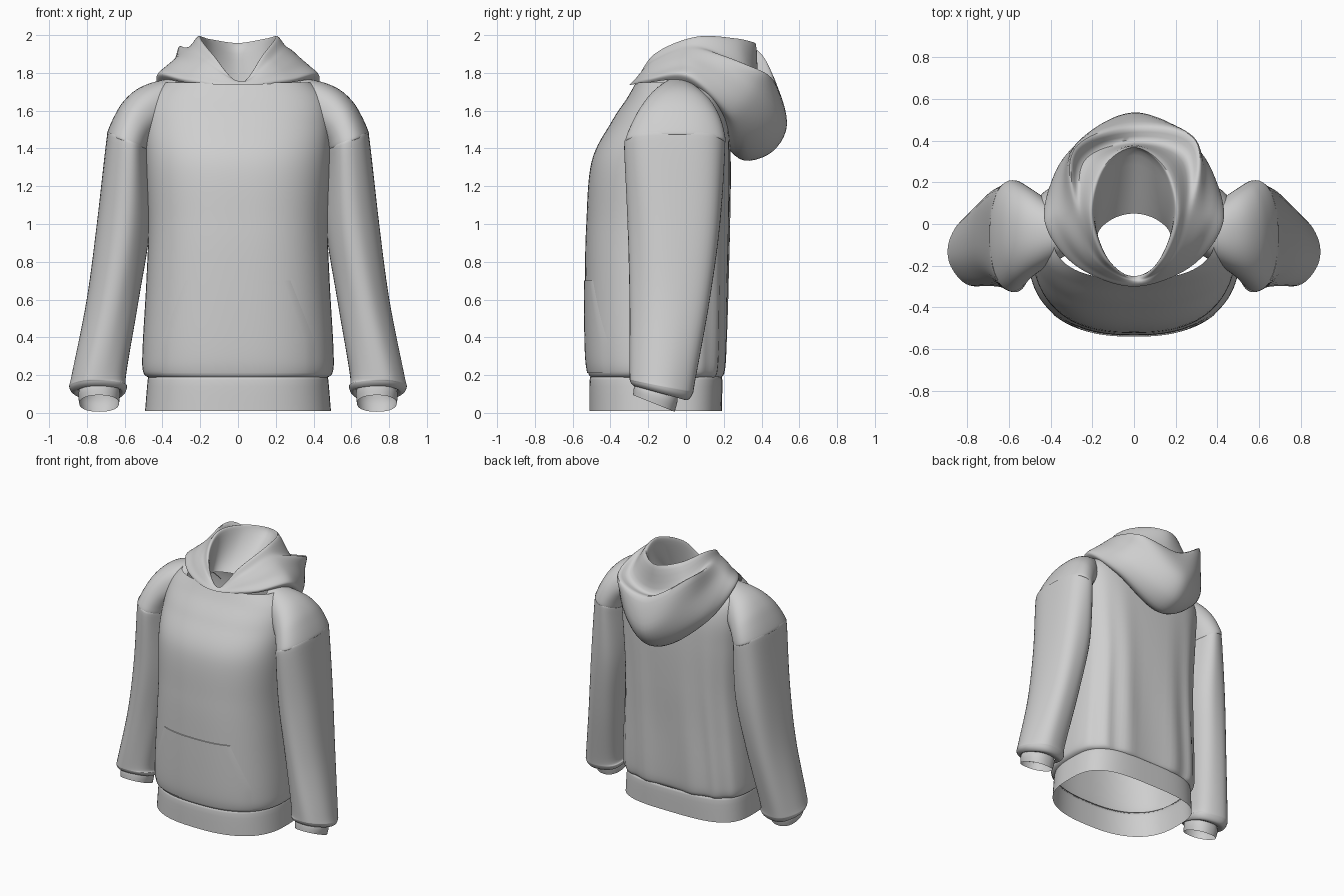
import bpy, bmesh, math
from mathutils import Vector

cube = bpy.data.objects.get("Cube")
if cube:
    bpy.data.objects.remove(cube, do_unlink=True)

cloth = bpy.data.materials.new("light grey cloth")
cloth.use_nodes = True
shade = 0.62
cloth.diffuse_color = (shade, shade, shade, 1)
shader = cloth.node_tree.nodes["Principled BSDF"]
shader.inputs["Base Color"].default_value = cloth.diffuse_color
shader.inputs["Roughness"].default_value = 0.8


def spline(points, steps, closed=False):
    """Catmull-Rom curve through points of any dimension."""
    pts = [Vector(p) for p in points]
    n = len(pts)

    def pick(i):
        return pts[i % n] if closed else pts[max(0, min(n - 1, i))]

    curve = []
    for i in range(n if closed else n - 1):
        start, end = pick(i), pick(i + 1)
        leave, arrive = (end - pick(i - 1)) / 2, (pick(i + 2) - start) / 2
        for s in range(steps):
            t = s / steps
            ease = t * t * (3 - 2 * t)
            curve.append(start.lerp(end, ease)
                         + leave * t * (1 - t) ** 2 - arrive * t * t * (1 - t))
    return curve if closed else curve + [pts[-1]]


def skin(name, rows, closed=True):
    """Join rows of points into a smooth sheet or tube."""
    bm = bmesh.new()
    grid = [[bm.verts.new(p) for p in row] for row in rows]
    n = len(grid[0])
    for low, high in zip(grid, grid[1:]):
        for i in range(n if closed else n - 1):
            j = (i + 1) % n
            bm.faces.new((low[i], low[j], high[j], high[i]))
    bmesh.ops.recalc_face_normals(bm, faces=bm.faces)
    mesh = bpy.data.meshes.new(name)
    bm.to_mesh(mesh)
    bm.free()
    mesh.materials.append(cloth)
    obj = bpy.data.objects.new(name, mesh)
    bpy.context.collection.objects.link(obj)
    bpy.ops.object.select_all(action='DESELECT')
    obj.select_set(True)
    bpy.context.view_layer.objects.active = obj
    bpy.ops.object.shade_smooth_by_angle(angle=math.radians(50))


def loft(name, rings, steps=5):
    """Smooth tube through matching rings."""
    columns = [spline(column, steps) for column in zip(*rings)]
    skin(name, list(zip(*columns)))


def power(value, exponent):
    return math.copysign(abs(value) ** exponent, value)


def side_seam(front, back):
    return front + 0.55 * (back - front)


FRONT_ROUND, BACK_ROUND = 2.5, 3.3


def torso_ring(z, width, front, back, fold=0.0):
    """Rounded cross-section with a flatter back and soft back folds."""
    seam = side_seam(front, back)
    ring = []
    for i in range(96):
        a = math.tau * i / 96
        c, s = math.cos(a), math.sin(a)
        n, depth = (BACK_ROUND, back - seam) if s > 0 else (FRONT_ROUND, seam - front)
        ripple = fold * max(0, s) * math.cos(a * 14 + z * 1.5)
        ring.append((width * power(c, 2 / n), seam + depth * power(s, 2 / n) + ripple, z))
    return ring


# Torso rows: height, half width, front, back
torso = spline([
    (.185, .47, -.5, .18), (.22, .503, -.52, .2), (.35, .505, -.532, .21),
    (.7, .485, -.535, .22), (1, .475, -.528, .23), (1.33, .49, -.5, .235),
    (1.54, .495, -.395, .225), (1.67, .47, -.31, .19), (1.75, .39, -.265, .13)], 8)
skin("torso", [torso_ring(*row, fold=0.009 * min(1, max(0, 1.6 - row[0]))) for row in torso])

# Hem band, open at the bottom
skin("hem_band", [torso_ring(*row) for row in spline([
    (.01, .492, -.512, .19), (.175, .478, -.51, .192), (.19, .468, -.495, .18)], 4)])

# Front pocket: a thin patch that follows the chest
pocket = []
for z, width, front, back in torso:
    if .21 < z < .72:
        half = min(.405, .557 - z * .4)
        seam = side_seam(front, back)
        row = []
        for i in range(33):
            x = half * (i / 16 - 1)
            y = seam - (seam - front) * (1 - (abs(x) / width) ** FRONT_ROUND) ** (1 / FRONT_ROUND)
            lift = 0.001 if i in (0, 32) else 0.005
            row.append(Vector((x, y - lift, z)))
        pocket.append(row)
pocket.append([p + Vector((0, .006, .002)) for p in pocket[-1]])
skin("front_pocket", pocket, closed=False)


def arm_ring(side, outer, inner, z, front, back, fold=0.0):
    """Arm section, sloping inward at the shoulder and forward at the wrist."""
    drop = max(0, .2 * (z - 1.05), .6 * (z - 1.34))
    tilt = max(0, .05 - .12 * z)
    ring = []
    for i in range(48):
        a = math.tau * i / 48
        r = 1 + fold * math.cos(5 * a + 2 * z)
        c, s = r * power(math.cos(a), .9), r * power(math.sin(a), .9)
        ring.append((side * (outer + inner + c * (outer - inner)) / 2,
                     (front + back + s * (back - front)) / 2,
                     z + drop * (c - 1) / 2 - s * tilt))
    return ring


# Arm rows: outer x, inner x, height, front, back
SHOULDER = [(.33, .32, 1.775, -.15, .06), (.45, .38, 1.75, -.2, .11),
            (.54, .41, 1.71, -.235, .15), (.61, .44, 1.645, -.27, .18),
            (.658, .46, 1.565, -.3, .2), (.692, .472, 1.485, -.322, .21),
            (.686, .48, 1.472, -.312, .2)]
SLEEVE = [(.686, .48, 1.475, -.312, .2), (.699, .47, 1.445, -.325, .207),
          (.748, .465, 1, -.305, .185), (.8, .525, .6, -.295, .13),
          (.878, .59, .2, -.297, .05), (.89, .585, .135, -.295, .035),
          (.865, .605, .105, -.275, .005), (.84, .626, .12, -.274, -.04)]
CUFF = [(.825, .635, .15, -.26, -.045), (.845, .625, .1, -.275, -.045),
        (.84, .63, .05, -.28, -.06)]

for side, label in ((1, "left"), (-1, "right")):
    # Dropped shoulder, gathered sleeve and open wrist cuff
    loft(label + "_shoulder", [arm_ring(side, *row) for row in SHOULDER])
    loft(label + "_sleeve", [arm_ring(side, *row, fold=0.02) for row in SLEEVE], 7)
    loft(label + "_cuff", [arm_ring(side, *row) for row in CUFF])


def hood_ring(t, side, corner, back):
    """Ring from the throat round to the back; the right corner stands higher."""
    swell = math.sin(math.pi * t)
    throat = Vector((.02 * swell, -.3 + .05 * t, 1.735 + .02 * swell))
    side, corner, back = Vector(side), Vector(corner), Vector((0, *back))
    cheek = Vector(a + (b - a) * k for a, b, k in zip(throat, side, (.64, .3, .62)))
    half = [cheek, side, corner]
    mirrored = [Vector((-p.x, p.y, p.z)) for p in reversed(half)]
    mirrored[0] += Vector((.01, -.04, .12)) * max(0, 1 - abs(t - .5) * 5)
    return spline([throat, *half, back, *mirrored], 12, closed=True)


# Hood: collar base, hanging bag, lip, standing roll, lining down to the neck
HOOD = [((.4, 0, 1.755), (.31, .17, 1.6), (.2, 1.42)),
        ((.43, .02, 1.785), (.34, .24, 1.56), (.31, 1.335)),
        ((.385, .05, 1.83), (.34, .31, 1.62), (.46, 1.385)),
        ((.335, .05, 1.875), (.305, .37, 1.72), (.535, 1.53)),
        ((.285, .06, 1.92), (.295, .4, 1.81), (.475, 1.74)),
        ((.25, .06, 1.945), (.24, .32, 1.81), (.39, 1.75)),
        ((.21, .05, 1.99), (.16, .27, 1.975), (.37, 1.95)),
        ((.19, .04, 1.95), (.13, .24, 1.93), (.33, 1.9)),
        ((.175, -.06, 1.73), (.11, .02, 1.72), (.05, 1.71))]
loft("hood", [hood_ring(i / (len(HOOD) - 1), *row) for i, row in enumerate(HOOD)])
